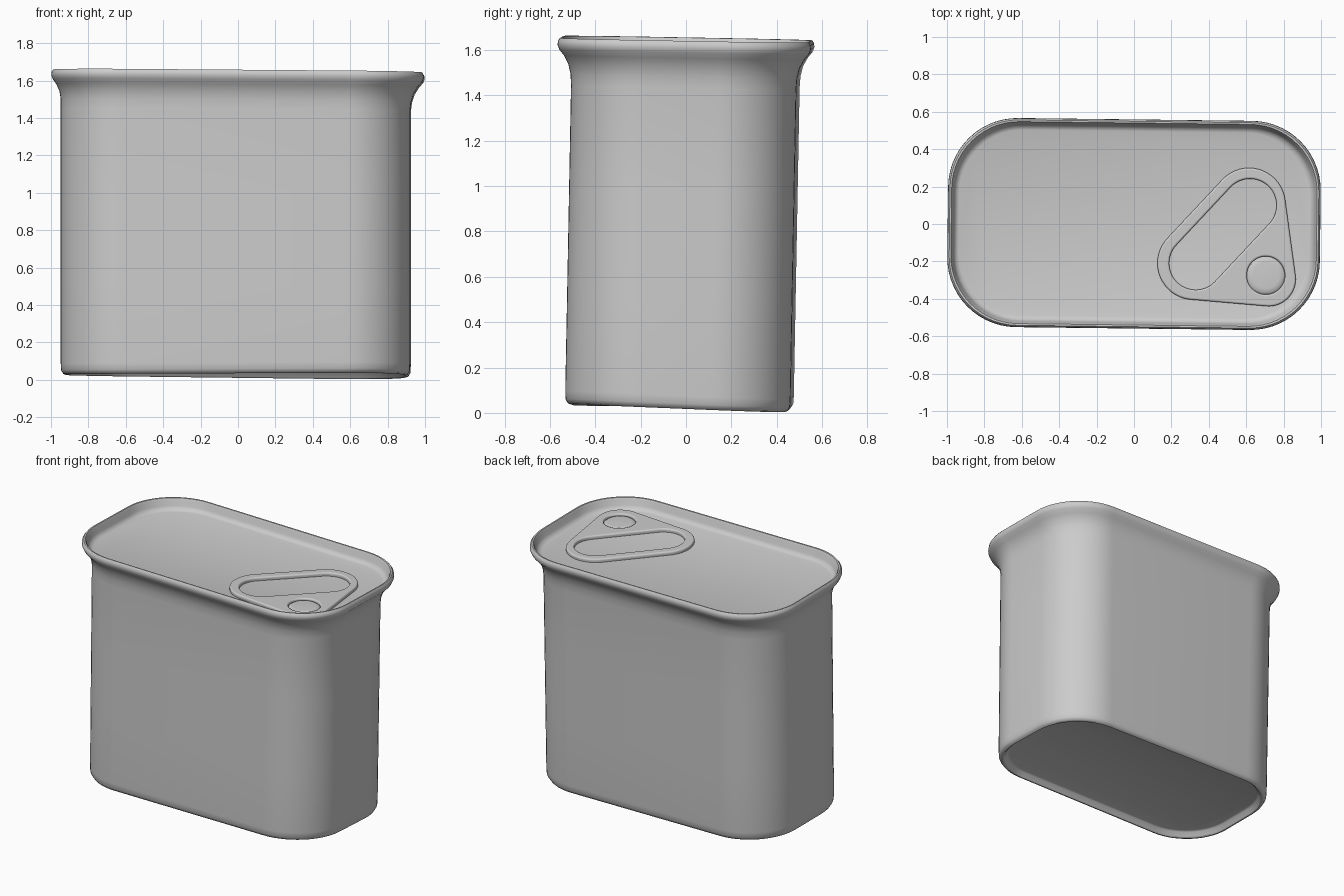
import bpy, bmesh
from math import cos, sin, pi
from mathutils.geometry import convex_hull_2d

if "Cube" in bpy.data.objects:
    bpy.data.objects.remove(bpy.data.objects["Cube"])

LID_Z = 1.572


def rounded_rect(a, b, r, n=14):
    pts = []
    for k, (sx, sy) in enumerate([(1, 1), (-1, 1), (-1, -1), (1, -1)]):
        for i in range(n + 1):
            t = (k + i / n) * pi / 2
            pts.append((sx * (a - r) + r * cos(t), sy * (b - r) + r * sin(t)))
    return pts


def circle(x, y, r, n=48):
    return [(x + r * cos(2 * pi * i / n), y + r * sin(2 * pi * i / n)) for i in range(n)]


def hull(*circles):
    pts = [p for c in circles for p in circle(*c)]
    return [pts[i] for i in convex_hull_2d(pts)]


def finish(obj, angle=0.7):
    # slight tilt shared by every part, with a dented twist at the base
    for v in obj.data.vertices:
        x, y, z = v.co
        if z < 0.3:
            v.co.z += -0.005 * x - 0.026 * y - 0.017 * x * y
        else:
            v.co.z += -0.008 * x - 0.018 * y
    bpy.ops.object.select_all(action='DESELECT')
    obj.select_set(True)
    bpy.context.view_layer.objects.active = obj
    bpy.ops.object.shade_smooth_by_angle(angle=angle)


def loft(name, rings, angle=0.7):
    bm = bmesh.new()
    loops = [[bm.verts.new(p) for p in ring] for ring in rings]
    n = len(loops[0])
    for lo, hi in zip(loops, loops[1:]):
        for i in range(n):
            bm.faces.new((lo[i], lo[(i + 1) % n], hi[(i + 1) % n], hi[i]))
    bm.faces.new(loops[0][::-1])
    bm.faces.new(loops[-1])
    bmesh.ops.recalc_face_normals(bm, faces=bm.faces)
    me = bpy.data.meshes.new(name)
    bm.to_mesh(me)
    bm.free()
    obj = bpy.data.objects.new(name, me)
    bpy.context.collection.objects.link(obj)
    finish(obj, angle)


# Can body, recessed base, flared rim and sunken lid: (outset from wall, z)
profile = [(-0.060, 0.062), (-0.046, 0.056), (-0.036, 0.030), (-0.026, 0.022),
           (-0.012, 0.027), (-0.002, 0.045), (0, 0.08), (0, 0.5),
           (0, 1.0), (0, 1.44), (0.003, 1.49), (0.014, 1.535), (0.034, 1.572),
           (0.054, 1.597), (0.062, 1.618), (0.060, 1.636), (0.052, 1.648),
           (0.043, 1.647), (0.036, 1.632), (0.029, 1.600), (0.018, 1.579), (0.0, LID_Z)]
rings = []
for d, z in profile:
    low = max(0, 1 - z / 1.6)
    cx = -0.012 if z < 1.45 else -0.012 * max(0, 1 - (z - 1.45) / 0.15)
    ring = []
    for x, y in rounded_rect(0.934 + d, 0.497 + d, 0.34 + 0.5 * d + 0.01 * low):
        ring.append((x + 0.012 * y + cx, y - 0.012 * x - 0.03 * low, z))
    rings.append(ring)
loft("can_body", rings, 0.9)

# Pull tab: rounded triangular plate with a finger slot and a rivet hole
cu = bpy.data.curves.new("pull_tab", 'CURVE')
cu.dimensions = '2D'
cu.fill_mode = 'BOTH'
cu.extrude = 0.006
cu.bevel_depth = 0.010
cu.bevel_resolution = 3
outlines = [hull((0.615, 0.105, 0.185), (0.32, -0.21, 0.185), (0.72, -0.295, 0.135)),
            hull((0.62, 0.10, 0.152), (0.33, -0.21, 0.152)),
            circle(0.705, -0.275, 0.112)]
for pts in outlines:
    sp = cu.splines.new('POLY')
    sp.points.add(len(pts) - 1)
    for p, (x, y) in zip(sp.points, pts):
        p.co = (x, y, 0, 1)
    sp.use_cyclic_u = True
temp = bpy.data.objects.new("pull_tab_outline", cu)
bpy.context.collection.objects.link(temp)
bpy.context.view_layer.update()
mesh = bpy.data.meshes.new_from_object(temp.evaluated_get(bpy.context.evaluated_depsgraph_get()))
bpy.data.objects.remove(temp)
tab = bpy.data.objects.new("pull_tab", mesh)
bpy.context.collection.objects.link(tab)
for v in mesh.vertices:
    v.co.z += LID_Z + 0.008
finish(tab, 0.8)

# Rivet button holding the tab
loft("rivet", [[(x, y, LID_Z + z) for x, y in circle(0.705, -0.275, r)]
               for r, z in [(0.10, -0.005), (0.10, 0.008), (0.090, 0.015), (0.07, 0.017)]])
